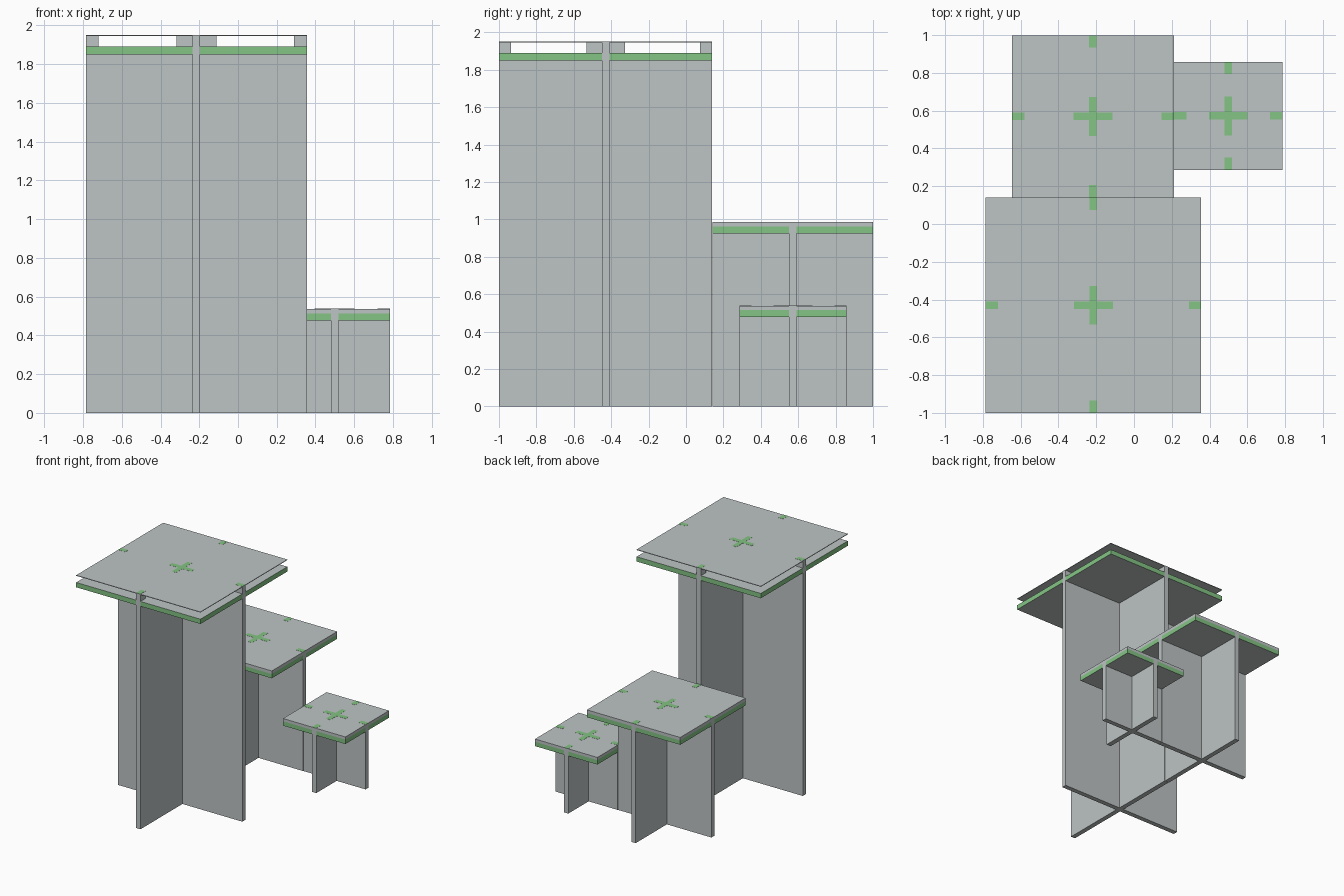
import bpy
import bmesh
from mathutils import Vector

if "Cube" in bpy.data.objects:
    bpy.data.objects.remove(bpy.data.objects["Cube"], do_unlink=True)


def material(name, rgb):
    mat = bpy.data.materials.new(name)
    mat.use_nodes = True
    colour = (*rgb, 1.0)
    mat.diffuse_color = colour
    mat.node_tree.nodes["Principled BSDF"].inputs["Base Color"].default_value = colour
    return mat


GREY = material("pale grey", (0.51, 0.55, 0.55))
GREEN = material("leaf green", (0.23, 0.55, 0.23))

T = 0.02        # half the panel thickness
END = 0.065     # length of each end tab
MIDDLE = 0.103  # half the length of the centre tab
PROUD = 0.001   # tab tops stand just above the top sheet


def extruded(name, points, depth, location, is_green):
    """Flat outline pushed along depth; is_green picks the green faces."""
    bm = bmesh.new()
    face = bm.faces.new([bm.verts.new(p) for p in points])
    result = bmesh.ops.extrude_face_region(bm, geom=[face])
    moved = [v for v in result["geom"] if isinstance(v, bmesh.types.BMVert)]
    bmesh.ops.translate(bm, verts=moved, vec=depth)
    bmesh.ops.recalc_face_normals(bm, faces=bm.faces[:])
    for f in bm.faces:
        f.material_index = int(is_green(f))
    mesh = bpy.data.meshes.new(name)
    bm.to_mesh(mesh)
    bm.free()
    mesh.materials.append(GREY)
    mesh.materials.append(GREEN)
    obj = bpy.data.objects.new(name, mesh)
    obj.location = location
    bpy.context.collection.objects.link(obj)
    return obj


def panel(name, centre, h, base, top, along_x):
    """Slotted upright with tabs on top; the two uprights interlock."""
    tabs = [(h, 0), (h, top), (h - END, top), (h - END, base),
            (MIDDLE, base), (MIDDLE, top)]
    mid = base / 2
    if along_x:
        half = [(T, mid), (T, 0)] + tabs
    else:
        half = tabs + [(T, top), (T, mid)]
    outline = half + [(-u, z) for u, z in reversed(half)]
    if along_x:
        points, depth = [(u, -T, z) for u, z in outline], Vector((0, 2 * T, 0))
    else:
        points, depth = [(-T, u, z) for u, z in outline], Vector((2 * T, 0, 0))

    def tab_top(f):
        return f.normal.z > 0.9 and f.calc_center_median().z > top - 0.0005
    extruded(name, points, depth, (*centre, 0), tab_top)


def board(name, centre, h, low, high, green_sides):
    """Square board with a notch in each side for the end tabs."""
    side = [(h, -T), (h - END, -T), (h - END, T), (h, T), (h, h)]
    points = []
    for _ in range(4):
        points += [(x, y, 0) for x, y in side]
        side = [(-y, x) for x, y in side]
    extruded(name, points, Vector((0, 0, high - low)), (*centre, low),
             lambda f: green_sides and abs(f.normal.z) < 0.5)


# name, centre, half width, board bottom, board top, sheet bottom, sheet top
STANDS = [
    ("tall", (-0.215, -0.43), 0.57, 1.85, 1.89, 1.945, 1.95),
    ("medium", (-0.2175, 0.57), 0.4285, 0.925, 0.961, 0.961, 0.986),
    ("small", (0.499, 0.572), 0.286, 0.478, 0.514, 0.514, 0.537),
]

for name, centre, h, low, high, sheet_low, sheet_high in STANDS:
    top = sheet_high + PROUD
    panel(name + "_cross_panel", centre, h, low, top, True)
    panel(name + "_long_panel", centre, h, low, top, False)
    board(name + "_board", centre, h, low, high, True)
    board(name + "_top_sheet", centre, h, sheet_low, sheet_high, False)
